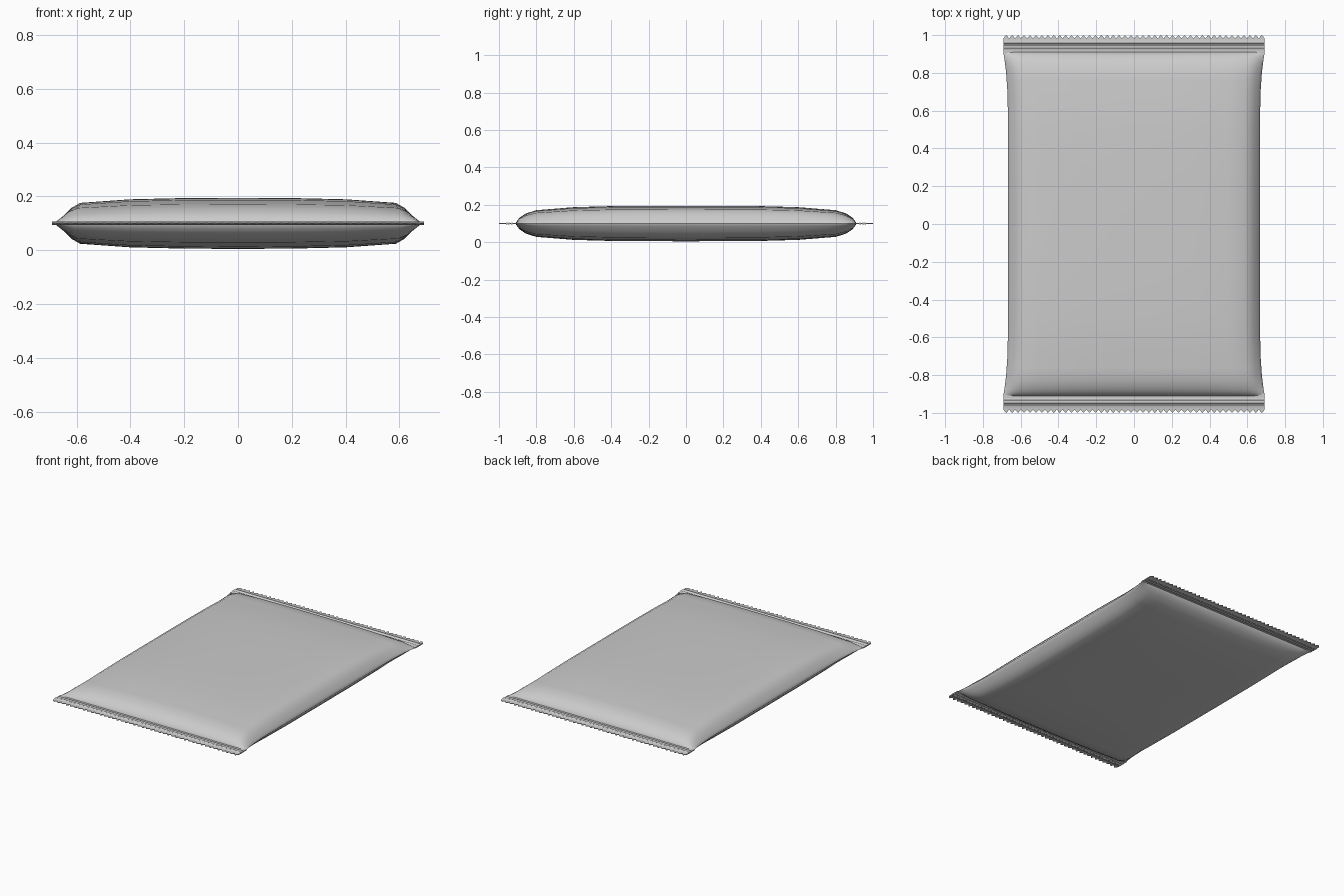
import bpy, bmesh, math

if "Cube" in bpy.data.objects:
    bpy.data.objects.remove(bpy.data.objects["Cube"])

MID = 0.1       # height of the seam plane
HALF = 0.095    # half thickness of the filled pouch


def interp(pts, t):
    for (a, fa), (b, fb) in zip(pts, pts[1:]):
        if t <= b:
            return fa + (fb - fa) * (t - a) / (b - a)
    return pts[-1][1]


def mirrored(vals):
    return [-v for v in reversed(vals) if v > 0] + vals


def shell(name, rows):
    """Closed skin: each row is a list of (x, y, half_height)."""
    bm = bmesh.new()
    loops = []
    for row in rows:
        top = [bm.verts.new((x, y, MID + h)) for x, y, h in row]
        low = [bm.verts.new((x, y, MID - h)) for x, y, h in row]
        loops.append(top + low[::-1])
    for a, b in zip(loops, loops[1:]):
        n = len(a)
        for i in range(n):
            j = (i + 1) % n
            bm.faces.new((a[i], a[j], b[j], b[i]))
    for lp in (loops[0], loops[-1]):
        n = len(lp)
        for i in range(n // 2 - 1):
            bm.faces.new((lp[i], lp[i + 1], lp[n - 2 - i], lp[n - 1 - i]))
    bmesh.ops.remove_doubles(bm, verts=bm.verts, dist=1e-5)
    bmesh.ops.recalc_face_normals(bm, faces=bm.faces)
    me = bpy.data.meshes.new(name)
    bm.to_mesh(me)
    bm.free()
    ob = bpy.data.objects.new(name, me)
    bpy.context.collection.objects.link(ob)
    bpy.ops.object.select_all(action='DESELECT')
    ob.select_set(True)
    bpy.context.view_layer.objects.active = ob
    bpy.ops.object.shade_smooth_by_angle(angle=math.radians(50))
    return ob


# Filled pouch: bulge across and along, with slightly waisted sides
across = [(0, 1), (.3, .99), (.6, .94), (.88, .80), (.93, .60), (.97, .31), (1, 0.01)]
along = [(0, 1), (.42, .985), (.66, .92), (.88, .75), (.94, .57), (.98, .32), (1, .04)]
width = [(0, .667), (.6, .668), (.7, .670), (.8, .677), (.86, .684), (.91, .692)]
us = mirrored([0, .15, .3, .45, .6, .75, .88, .905, .93, .95, .97, .985, 1])
ys = mirrored([0, .2, .38, .5, .6, .7, .76, .8, .83, .855, .875, .89, .90, .91])
shell("pouch_body", [
    [(u * interp(width, abs(y)), y,
      HALF * interp(across, abs(u)) * interp(along, abs(y) / .91)) for u in us]
    for y in ys])

# Crimped end seals with ridges and a saw-tooth outer edge
ridges = [(.900, .003), (.918, .003), (.926, .003), (.931, .006), (.936, .003),
          (.942, .003), (.947, .006), (.952, .003), (.958, .006), (.963, .003),
          (.980, .003)]
TEETH = 44
xs = [-.692 + 1.384 * i / (2 * TEETH) for i in range(2 * TEETH + 1)]
for name, s in (("front_seal", -1), ("back_seal", 1)):
    rows = [[(x, s * y, h) for x in xs] for y, h in ridges]
    rows.append([(x, s * (1.0 if i % 2 else .983), .002) for i, x in enumerate(xs)])
    shell(name, rows)
